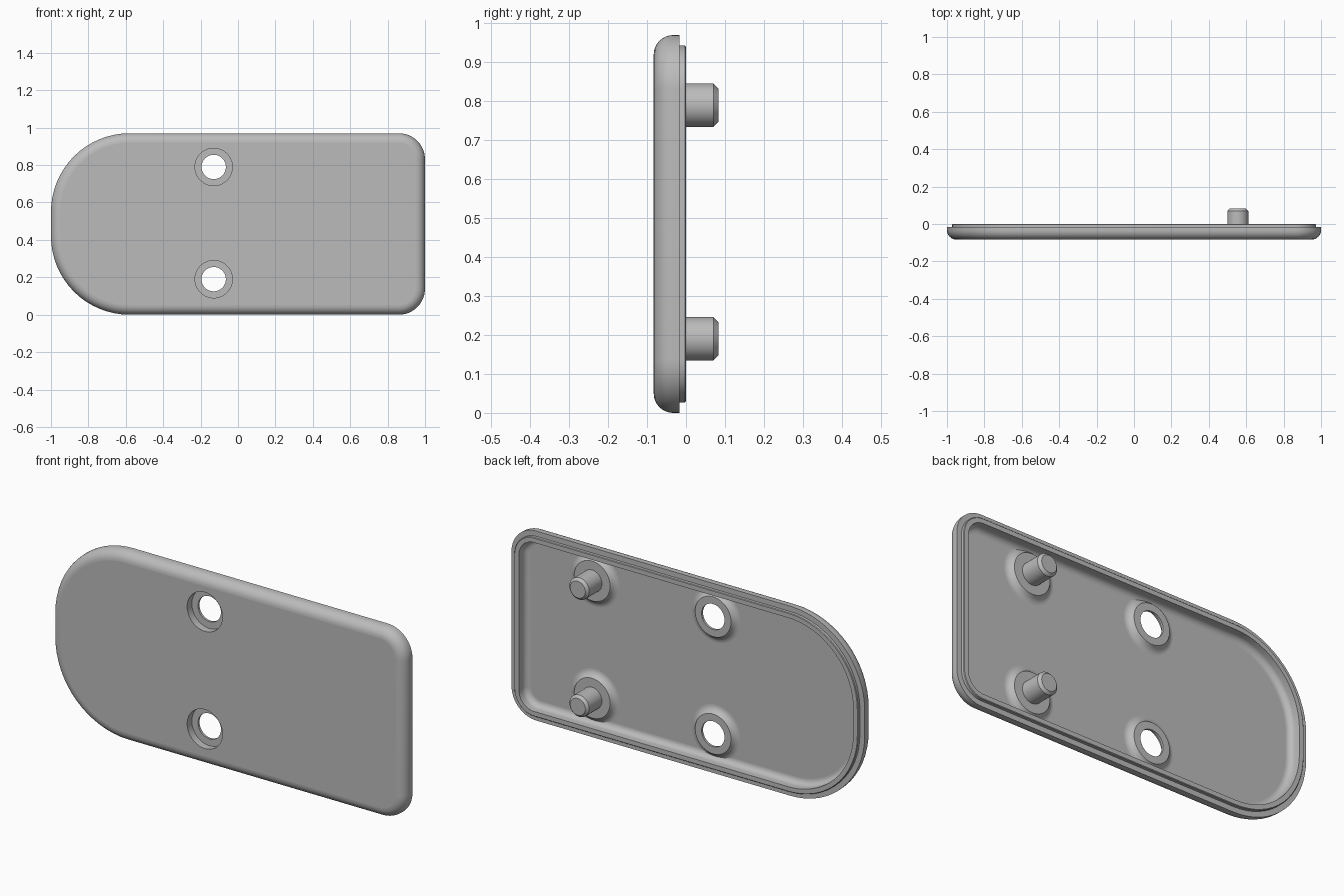
import bpy, bmesh, math
from mathutils import Matrix, Vector

if "Cube" in bpy.data.objects:
    bpy.data.objects.remove(bpy.data.objects["Cube"], do_unlink=True)

HEIGHT = 0.97
FRONT, RIM, LIP, TIP = -0.083, -0.017, 0.0, 0.083   # depths along y
FLOOR, LEDGE, BOSS = -0.058, -0.045, -0.033
SEGMENTS = 64
HOLE_X, PEG_X = -0.13, 0.555
ROWS = (0.19, 0.79)

grey = bpy.data.materials.new("plain grey")
grey.use_nodes = True
grey.diffuse_color = (0.5, 0.5, 0.5, 1)
bsdf = next(n for n in grey.node_tree.nodes if n.type == "BSDF_PRINCIPLED")
bsdf.inputs["Base Color"].default_value = grey.diffuse_color


def outline(inset, y):
    """Rounded plate outline, moved inwards by inset, at depth y."""
    points = []
    for i, (sx, sz, radius) in enumerate(((1, 1, 0.14), (-1, 1, 0.42),
                                          (-1, -1, 0.42), (1, -1, 0.14))):
        cx = sx * (1 - radius)
        cz = HEIGHT / 2 + sz * (HEIGHT / 2 - radius)
        r = radius - inset
        for k in range(17):
            a = math.pi / 2 * (i + k / 16)
            points.append(Vector((cx + r * math.cos(a), y, cz + r * math.sin(a))))
    return points


def arc(cx, cy, r, start, end, steps=8):
    """Points of a profile arc, angles in degrees."""
    angles = [math.radians(start + (end - start) * k / steps) for k in range(steps + 1)]
    return [(cx + r * math.cos(a), cy + r * math.sin(a)) for a in angles]


def loft(name, rings, cap_start=True, cap_end=True):
    """Skin a list of rings into one object."""
    bm = bmesh.new()
    loops = [[bm.verts.new(p) for p in ring] for ring in rings]
    n = len(loops[0])
    for a, b in zip(loops, loops[1:]):
        for i in range(n):
            j = (i + 1) % n
            bm.faces.new((a[i], a[j], b[j], b[i]))
    if cap_start:
        bm.faces.new(loops[0])
    if cap_end:
        bm.faces.new(loops[-1])
    bmesh.ops.recalc_face_normals(bm, faces=bm.faces)
    mesh = bpy.data.meshes.new(name)
    bm.to_mesh(mesh)
    bm.free()
    mesh.materials.append(grey)
    obj = bpy.data.objects.new(name, mesh)
    bpy.context.collection.objects.link(obj)
    return obj


def lathe(name, x, z, profile, **caps):
    """Turn a (radius, depth) profile about the y axis."""
    turn = [2 * math.pi * i / SEGMENTS for i in range(SEGMENTS)]
    rings = [[Vector((x + r * math.cos(a), y, z + r * math.sin(a))) for a in turn]
             for r, y in profile]
    return loft(name, rings, **caps)


def finish(obj):
    bpy.ops.object.select_all(action="DESELECT")
    bpy.context.view_layer.objects.active = obj
    obj.select_set(True)
    bpy.ops.object.shade_smooth_by_angle(angle=math.radians(30))
    for face in obj.data.polygons:
        if abs(face.normal.y) > 0.999:
            face.use_smooth = False


# Hollow plate: rounded front edge, back rim, raised lip, filleted floor
section = arc(0.05, FRONT + 0.05, 0.05, 270, 180)
section += [(0, RIM), (0.027, RIM), (0.027, LIP - 0.003), (0.03, LIP), (0.053, LIP)]
section += arc(0.083, FLOOR + 0.03, 0.03, 180, 270)
plate = loft("plate", [outline(inset, y) for inset, y in section])

# Counterbores through the plate
bpy.context.view_layer.objects.active = plate
for z in ROWS:
    cutter = lathe("cutter", HOLE_X, z, [(0.1, -0.2), (0.1, 0.2)])
    cutter.hide_render = True
    cut = plate.modifiers.new("counterbore", "BOOLEAN")
    cut.operation = "DIFFERENCE"
    cut.solver = "EXACT"
    cut.object = cutter
    bpy.ops.object.modifier_apply(modifier=cut.name)
    bpy.data.objects.remove(cutter, do_unlink=True)
finish(plate)

# Flared bosses: bored ones for the holes, solid ones carrying pegs
flare = arc(0.14, FLOOR + 0.04, 0.04, 202, 270)
flare = [(0.102, BOSS)] + flare[1:]
for side, z in zip(("lower", "upper"), ROWS):
    bore = [(0.1, FLOOR), (0.1, LEDGE), (0.065, LEDGE), (0.065, BOSS)]
    finish(lathe(side + "_hole_boss", HOLE_X, z, bore + flare,
                 cap_start=False, cap_end=False))
    finish(lathe(side + "_peg_boss", PEG_X, z, flare, cap_end=False))
    peg = [(0.056, BOSS), (0.056, TIP - 0.013), (0.043, TIP)]
    finish(lathe(side + "_peg", PEG_X, z, peg))
